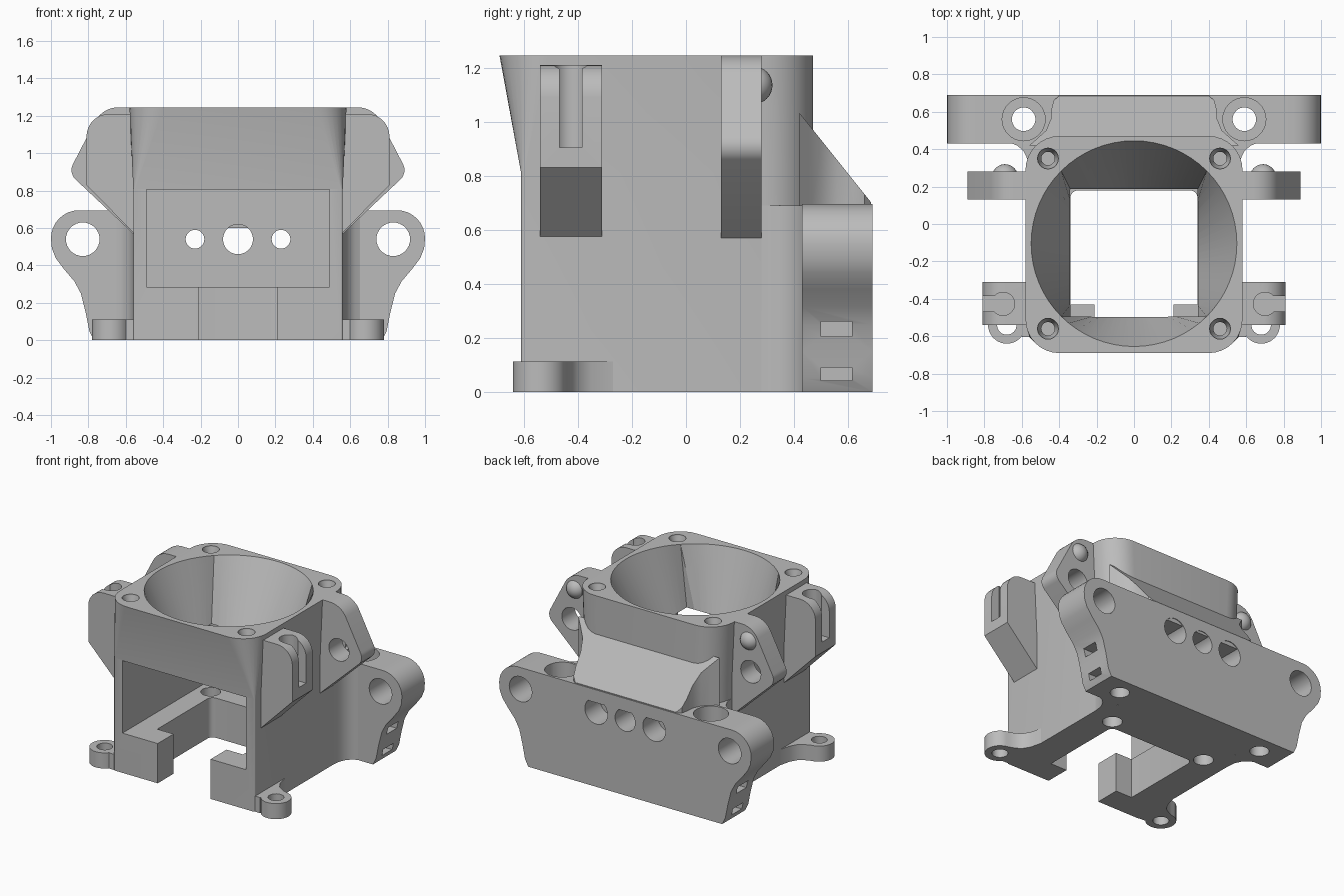
import bpy, bmesh
from math import sin, cos, pi, radians

if "Cube" in bpy.data.objects:
    bpy.data.objects.remove(bpy.data.objects["Cube"], do_unlink=True)

GREY = (0.5, 0.5, 0.5, 1)
mat = bpy.data.materials.new("plain grey")
mat.use_nodes = True
mat.diffuse_color = GREY
mat.node_tree.nodes["Principled BSDF"].inputs["Base Color"].default_value = GREY


def arc(cx, cy, r, a0, a1, n=8):
    return [(cx + r * cos(radians(a0 + (a1 - a0) * i / n)),
             cy + r * sin(radians(a0 + (a1 - a0) * i / n))) for i in range(n + 1)]


def circle(cx, cy, r, n=32):
    return arc(cx, cy, r, 0, 360, n)[:-1]


def rect(x0, x1, y0, y1):
    return [(x0, y0), (x1, y0), (x1, y1), (x0, y1)]


def loft(name, rings):
    """Closed solid through rings of equally many 3D points."""
    bm = bmesh.new()
    vs = [[bm.verts.new(p) for p in ring] for ring in rings]
    n = len(vs[0])
    bm.faces.new(vs[0])
    bm.faces.new(vs[-1])
    for a, b in zip(vs, vs[1:]):
        for i in range(n):
            j = (i + 1) % n
            bm.faces.new((a[i], a[j], b[j], b[i]))
    bmesh.ops.recalc_face_normals(bm, faces=bm.faces)
    me = bpy.data.meshes.new(name)
    bm.to_mesh(me)
    bm.free()
    me.materials.append(mat)
    ob = bpy.data.objects.new(name, me)
    bpy.context.collection.objects.link(ob)
    return ob


def prism(name, pts, axis, a, b, side=1):
    """Extrude a 2D outline along an axis; side=-1 mirrors it in x."""
    place = {"x": lambda p, t: (side * t, p[0], p[1]),
             "y": lambda p, t: (side * p[0], t, p[1]),
             "z": lambda p, t: (side * p[0], p[1], t)}[axis]
    return loft(name, [[place(p, t) for p in pts] for t in (a, b)])


def cut(targets, cutters):
    for ob in targets:
        bpy.context.view_layer.objects.active = ob
        for c in cutters:
            m = ob.modifiers.new("cut", "BOOLEAN")
            m.operation, m.solver, m.object = "DIFFERENCE", "EXACT", c
            bpy.ops.object.modifier_apply(modifier=m.name)
    for c in cutters:
        bpy.data.objects.remove(c, do_unlink=True)


def smooth(ob):
    bpy.ops.object.select_all(action="DESELECT")
    ob.select_set(True)
    bpy.context.view_layer.objects.active = ob
    bpy.ops.object.shade_smooth_by_angle(angle=radians(32))


def section(z, hx, y0, rf):
    """Body outline: front corner radius rf, fixed rounded back corners."""
    y1, rb = 0.47, 0.18
    pts = (arc(hx - rb, y1 - rb, rb, 0, 90) + arc(rb - hx, y1 - rb, rb, 90, 180)
           + arc(rf - hx, y0 + rf, rf, 180, 270) + arc(hx - rf, y0 + rf, rf, 270, 360))
    return [(x, y, z) for x, y in pts]


# Main housing: square base flaring into a rounded top frame
body = loft("housing", [section(0, 0.56, -0.61, 0.01), section(0.81, 0.56, -0.61, 0.01),
                        section(1.245, 0.58, -0.69, 0.18)])

# Round fan mouth narrowing to a square duct
mouth, square = [], []
for i in range(64):
    c, s = cos(2 * pi * i / 64), sin(2 * pi * i / 64)
    k = 0.34 / max(abs(c), abs(s))
    mouth.append((0.55 * c, -0.105 + 0.55 * s))
    square.append((k * c, -0.155 + k * s))
duct = loft("duct_cutter", [[(x, y, z) for x, y in ring] for ring, z in
                            ((square, 0.75), (square, 0.8), (mouth, 1.245), (mouth, 1.3))])

cutters = [
    prism("cavity", rect(-0.49, 0.49, -0.8, 0.38), "z", 0.285, 0.805),
    duct,
    prism("floor_hole", [(0.34, -0.43), *arc(0.3, 0.14, 0.04, 0, 90, 4),
                         *arc(-0.3, 0.14, 0.04, 90, 180, 4), (-0.34, -0.43)], "z", -0.1, 0.4),
    prism("floor_slot", rect(-0.21, 0.21, -0.8, -0.35), "z", -0.1, 0.4)]
for s in (1, -1):
    cutters.append(prism("floor_screw", circle(0.385, 0.24, 0.065), "z", -0.1, 0.4, s))
    for y in (0.35, -0.56):
        cutters.append(prism("frame_screw", circle(0.46, y, 0.036, 20), "z", 1.0, 1.3, s))
        cutters.append(loft("frame_sink", [[(s * x, v, z) for x, v in circle(0.46, y, r, 20)]
                                           for r, z in ((0.036, 1.2), (0.056, 1.235), (0.056, 1.3))]))
cut([body], cutters)

# Rear mounting plate with lobed ends
half = [(0.77, 0), (0.795, 0.05), (0.815, 0.15), (0.84, 0.25), (0.875, 0.315), (0.93, 0.38),
        (0.975, 0.44), (0.995, 0.49), *arc(0.85, 0.545, 0.15, 0, 90)]
plate = prism("rear_plate", half + [(-x, z) for x, z in reversed(half)], "y", 0.43, 0.69)
cutters = []
for s in (1, -1):
    cutters += [
        prism("end_hole", circle(0.83, 0.54, 0.09), "y", 0.3, 0.8, s),
        prism("upright_hole", circle(0.59, 0.56, 0.063), "z", -0.1, 0.8, s),
        prism("upright_bore", circle(0.59, 0.56, 0.115), "z", 0.4, 0.8, s),
        prism("nut_slot_upper", rect(0.5, 0.615, 0.205, 0.26), "x", 0.7, 1.0, s),
        prism("nut_slot_lower", rect(0.5, 0.615, 0.042, 0.09), "x", 0.74, 1.0, s)]
for s in (1, -1):
    cutters.append(prism("wide_bore", circle(0.23, 0.54, 0.09), "y", 0.52, 0.8, s))
cut([plate], cutters)
for x, r in ((0, 0.08), (0.23, 0.05), (-0.23, 0.05)):
    cut([plate, body], [prism("panel_hole", circle(x, 0.54, r), "y", 0.3, 0.8)])

# Sloped web from the housing down to the rear plate
side = [(0.56, 0.42), (0.52, 0.455), (0.47, 0.5), (0.445, 0.56), (0.44, 0.62),
        (0.43, 0.66), (0.4, 0.685)]
web = side + [(-x, y) for x, y in reversed(side)]
ramp = loft("rear_ramp", [[(x, y, 0.6) for x, y in web],
                          [(x, y, 0.97 - (y - 0.47) * 1.25) for x, y in web]])

parts = [body, plate, ramp]
for s, tag in ((1, "left"), (-1, "right")):
    # Fillet between housing side and plate
    parts.append(prism(tag + "_fillet", [(0.5, 0.44), (0.5, 0.28), (0.56, 0.28), (0.567, 0.34),
                                         (0.59, 0.39), (0.625, 0.42), (0.68, 0.44)],
                       "z", 0, 0.69, s))
    # Slotted front ear
    ear = prism(tag + "_front_ear", [(0.55, 0.565), (0.81, 0.83), *arc(0.69, 1.09, 0.12, 0, 90),
                                     (0.55, 1.21)], "y", -0.54, -0.31, s)
    cut([ear], [prism("slot", rect(0.70, 0.9, -0.468, -0.385), "z", 0.905, 1.3, s),
                prism("slot_round", circle(0.70, -0.427, 0.062), "z", 0.905, 1.3, s)])
    # Rear ear with hole and locating bump
    lug = prism(tag + "_rear_ear", [(0.55, 0.56), *arc(0.82, 0.91, 0.07, -45, 28),
                                    *arc(0.64, 1.105, 0.14, 28, 90), (0.55, 1.245)],
                "y", 0.13, 0.28, s)
    cut([lug], [prism("lug_hole", circle(0.71, 0.92, 0.08), "y", 0, 0.5, s)])
    bpy.ops.mesh.primitive_uv_sphere_add(segments=24, ring_count=16, radius=0.07,
                                         location=(s * 0.69, 0.25, 1.135))
    bump = bpy.context.object
    bump.name = tag + "_bump"
    bump.data.materials.append(mat)
    # Screw foot blended into the housing
    foot = prism(tag + "_foot", [(0.52, -0.605), (0.6, -0.605), *arc(0.68, -0.54, 0.1, -145, 85, 20),
                                 (0.65, -0.425), (0.61, -0.4), (0.58, -0.35), (0.56, -0.27),
                                 (0.52, -0.27)], "z", 0, 0.112, s)
    cut([foot], [prism("foot_hole", circle(0.68, -0.54, 0.052), "z", -0.1, 0.3, s)])
    parts += [ear, lug, bump, foot]

for ob in parts:
    smooth(ob)
